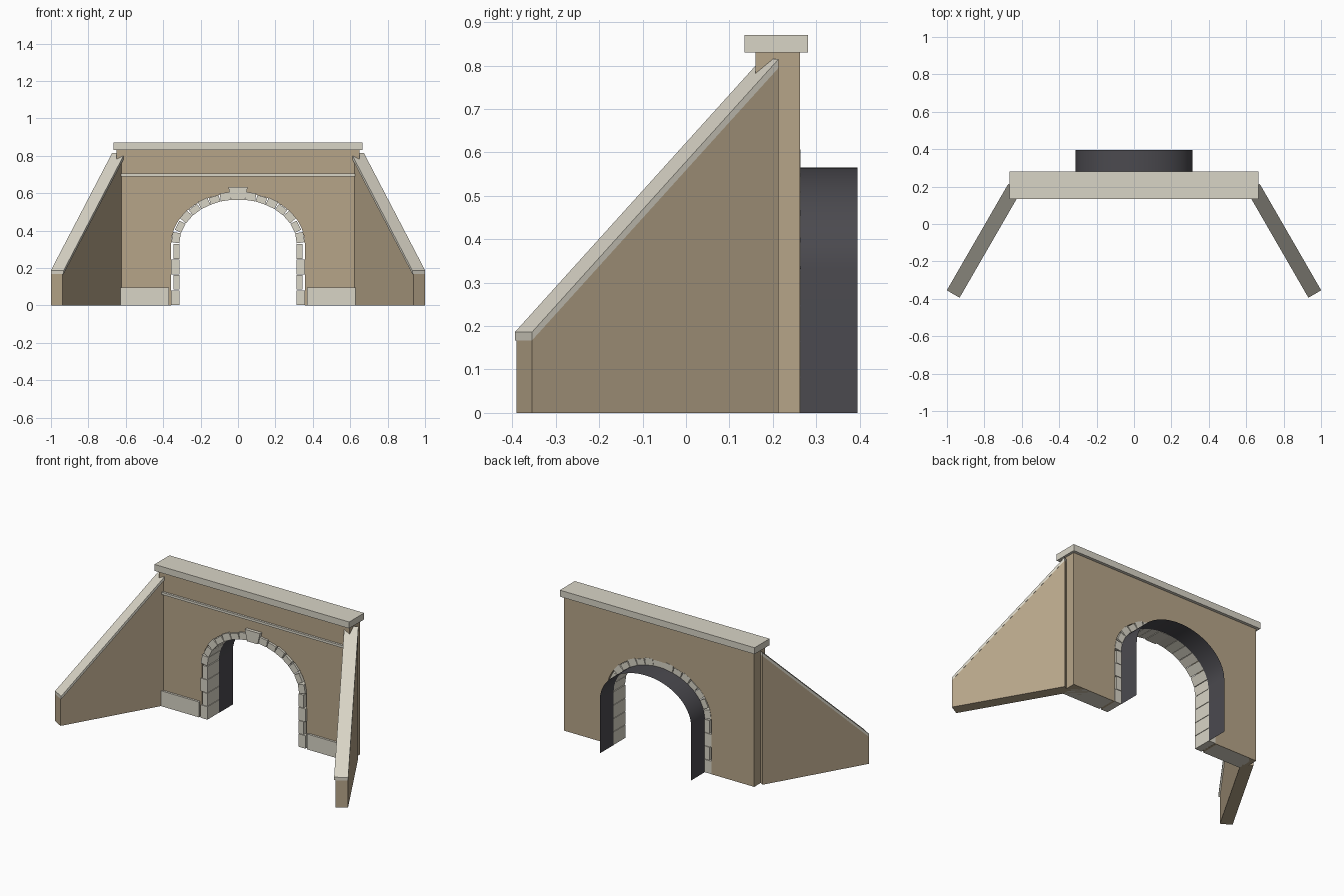
import bpy, bmesh
from math import sin, cos, pi, hypot, radians
from mathutils import Matrix, Vector

if "Cube" in bpy.data.objects:
    bpy.data.objects.remove(bpy.data.objects["Cube"])


def material(name, rgb):
    m = bpy.data.materials.new(name)
    m.use_nodes = True
    m.diffuse_color = (*rgb, 1)
    m.node_tree.nodes["Principled BSDF"].inputs["Base Color"].default_value = (*rgb, 1)
    return m


WALL = material("tan masonry", (0.47, 0.375, 0.25))
STONE = material("pale dressed stone", (0.69, 0.66, 0.565))
DARK = material("dark tunnel lining", (0.07, 0.068, 0.078))


def finish(bm, name, mat):
    mesh = bpy.data.meshes.new(name)
    bm.to_mesh(mesh)
    bm.free()
    mesh.materials.append(mat)
    obj = bpy.data.objects.new(name, mesh)
    bpy.context.collection.objects.link(obj)
    return obj


def prism(name, profile, y0, y1, mat, matrix=None):
    """Extrude a closed x-z profile from y0 to y1."""
    bm = bmesh.new()
    face = bm.faces.new([bm.verts.new((x, y0, z)) for x, z in profile])
    ext = bmesh.ops.extrude_face_region(bm, geom=[face])
    moved = [v for v in ext["geom"] if isinstance(v, bmesh.types.BMVert)]
    bmesh.ops.translate(bm, vec=(0, y1 - y0, 0), verts=moved)
    if matrix:
        bm.transform(matrix)
    bmesh.ops.recalc_face_normals(bm, faces=bm.faces)
    return finish(bm, name, mat)


def box(name, x0, x1, y0, y1, z0, z1, mat):
    return prism(name, [(x0, z0), (x1, z0), (x1, z1), (x0, z1)], y0, y1, mat)


FRONT, BACK = 0.16, 0.263      # head wall faces
PROUD = 0.147                  # front of projecting stonework
SPRING = 0.33                  # springing height of the arch
A, B = 0.312, 0.235            # inner arch half-width and rise


def arch(a, b, n=40):
    """Opening outline from right foot over the crown to left foot."""
    curve = [(a * cos(pi * i / n), SPRING + b * sin(pi * i / n)) for i in range(n + 1)]
    return [(a, 0)] + curve + [(-a, 0)]


# Head wall with arched opening
prism("head_wall", [(-0.65, 0), (-0.65, 0.83), (0.65, 0.83), (0.65, 0)] + arch(0.357, 0.272),
      FRONT, BACK, WALL)
box("wall_coping", -0.665, 0.665, 0.135, 0.281, 0.83, 0.87, STONE)
box("string_course", -0.625, 0.625, PROUD, BACK - 0.003, 0.69, 0.705, STONE)

# Tunnel lining: an open sheet
bm = bmesh.new()
rows = [[bm.verts.new((x, y, z)) for x, z in arch(A, B)] for y in (BACK - 0.003, 0.395)]
for i in range(len(rows[0]) - 1):
    f = bm.faces.new((rows[0][i], rows[0][i + 1], rows[1][i + 1], rows[1][i]))
    f.smooth = True
finish(bm, "tunnel_lining", DARK)

# Keystone
prism("keystone", [(-0.036, 0.562), (0.036, 0.562), (0.052, 0.632), (-0.052, 0.632)],
      0.14, BACK - 0.001, STONE)

# Arc length table of the quarter arch, measured from the springing
STEPS = 400
lengths = [0]
for i in range(STEPS):
    t = (i + 0.5) / STEPS * pi / 2
    lengths.append(lengths[-1] + hypot(A * sin(t), B * cos(t)) * pi / 2 / STEPS)
COUNT = 7
pitch = (lengths[-1] - 0.037) / COUNT

for side, label in ((1, "left"), (-1, "right")):
    # Plinth
    box(f"{label}_plinth", side * 0.37, side * 0.628, PROUD, BACK - 0.003, 0, 0.095, STONE)

    # Jamb stones, alternately wide and narrow
    height = SPRING / 4
    for i in range(4):
        outer = 0.345 if i % 2 else 0.358
        box(f"{label}_jamb_stone_{i + 1}", side * A, side * outer, PROUD, BACK + 0.001,
            i * height + 0.001, (i + 1) * height - 0.002, STONE)

    # Arch stones laid along the curve
    for i in range(COUNT):
        target = (i + 0.5) * pitch
        t = next(k for k, s in enumerate(lengths) if s >= target) / STEPS * pi / 2
        p = Vector((A * cos(t), SPRING + B * sin(t)))
        n = Vector((cos(t) / A, sin(t) / B)).normalized()
        along = Vector((-n.y, n.x)) * (pitch / 2 - 0.001)
        depth = n * (0.037 if i % 2 else 0.043)
        quad = [p - along, p + along, p + along + depth, p - along + depth]
        prism(f"{label}_arch_stone_{i + 1}", [(side * q.x, q.y) for q in quad],
              PROUD, BACK + 0.001, STONE)

    # Splayed wing wall: local x runs outward, local -y is the inner side
    place = (Matrix.Diagonal((side, 1, 1, 1)) @ Matrix.Translation((0.672, 0.213, 0))
             @ Matrix.Rotation(radians(-60), 4, "Z"))
    run = 0.656
    prism(f"{label}_wing_wall", [(0, 0), (run, 0), (run, 0.167), (0, 0.795)],
          -0.07, 0, WALL, place)
    prism(f"{label}_wing_coping", [(0, 0.795), (run, 0.167), (run, 0.186), (0, 0.815)],
          -0.078, 0.001, STONE, place)
